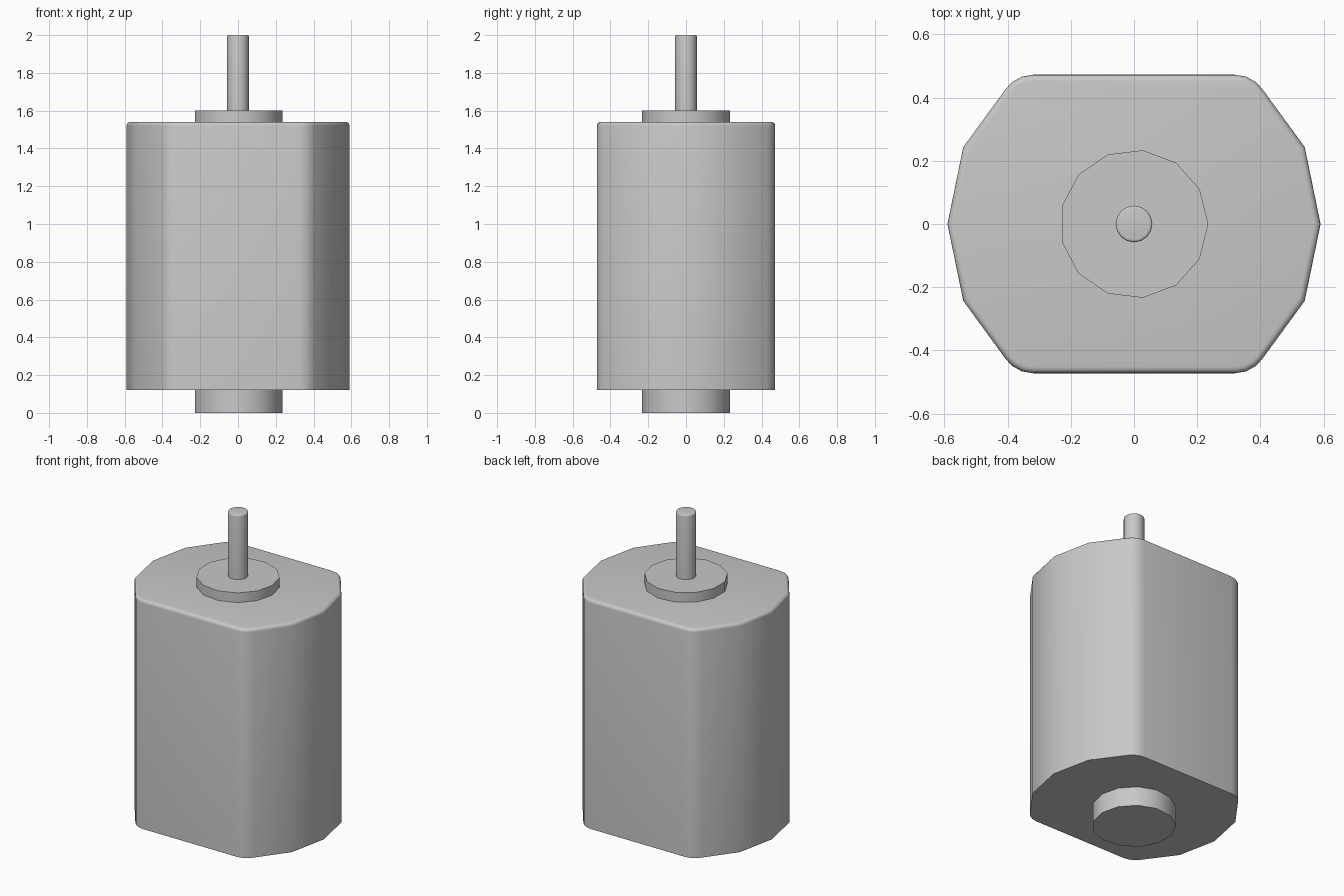
import bpy
import bmesh
from math import cos, sin, pi, radians

cube = bpy.data.objects.get("Cube")
if cube:
    bpy.data.objects.remove(cube, do_unlink=True)

# One grey metal for every part
metal = bpy.data.materials.new("grey_metal")
metal.use_nodes = True
grey = (0.58, 0.58, 0.58, 1.0)
metal.diffuse_color = grey
metal.node_tree.nodes["Principled BSDF"].inputs["Base Color"].default_value = grey


def prism(name, outline, bottom, top, rim=0.0):
    """Extrude an outline upwards, optionally rounding its upper rim."""
    bm = bmesh.new()
    base = bm.faces.new([bm.verts.new((x, y, bottom)) for x, y in outline])
    extruded = bmesh.ops.extrude_face_region(bm, geom=[base], use_keep_orig=True)
    for v in extruded["geom"]:
        if isinstance(v, bmesh.types.BMVert):
            v.co.z = top
    bmesh.ops.recalc_face_normals(bm, faces=bm.faces[:])
    if rim:
        edges = [e for e in bm.edges if all(v.co.z > top - 0.001 for v in e.verts)]
        bmesh.ops.bevel(bm, geom=edges, offset=rim, segments=4, profile=0.5,
                        affect='EDGES', clamp_overlap=True)
    mesh = bpy.data.meshes.new(name)
    bm.to_mesh(mesh)
    bm.free()
    obj = bpy.data.objects.new(name, mesh)
    bpy.context.collection.objects.link(obj)
    mesh.materials.append(metal)
    bpy.ops.object.select_all(action='DESELECT')
    obj.select_set(True)
    bpy.context.view_layer.objects.active = obj
    bpy.ops.object.shade_smooth_by_angle(angle=radians(30))
    return obj


def ring(radius, sides):
    return [(radius * cos(2 * pi * i / sides), radius * sin(2 * pi * i / sides))
            for i in range(sides)]


# Motor can: faceted ends, flat front and back, softened corners
quarter = [(0.54, 0.243), (0.405, 0.428), (0.385, 0.449), (0.355, 0.466), (0.32, 0.472)]
right_half = [(x, -y) for x, y in reversed(quarter)] + [(0.59, 0)] + quarter
outline = right_half + [(-x, -y) for x, y in right_half]
prism("motor_can", outline, 0.12, 1.54, rim=0.02)

# Bearing housings above and below the can
prism("upper_bearing_housing", ring(0.235, 13), 1.54, 1.6)
prism("lower_bearing_housing", ring(0.235, 13), 0.0, 0.12)

# Drive shaft with a softened tip
prism("drive_shaft", ring(0.058, 16), 1.6, 2.0, rim=0.008)
